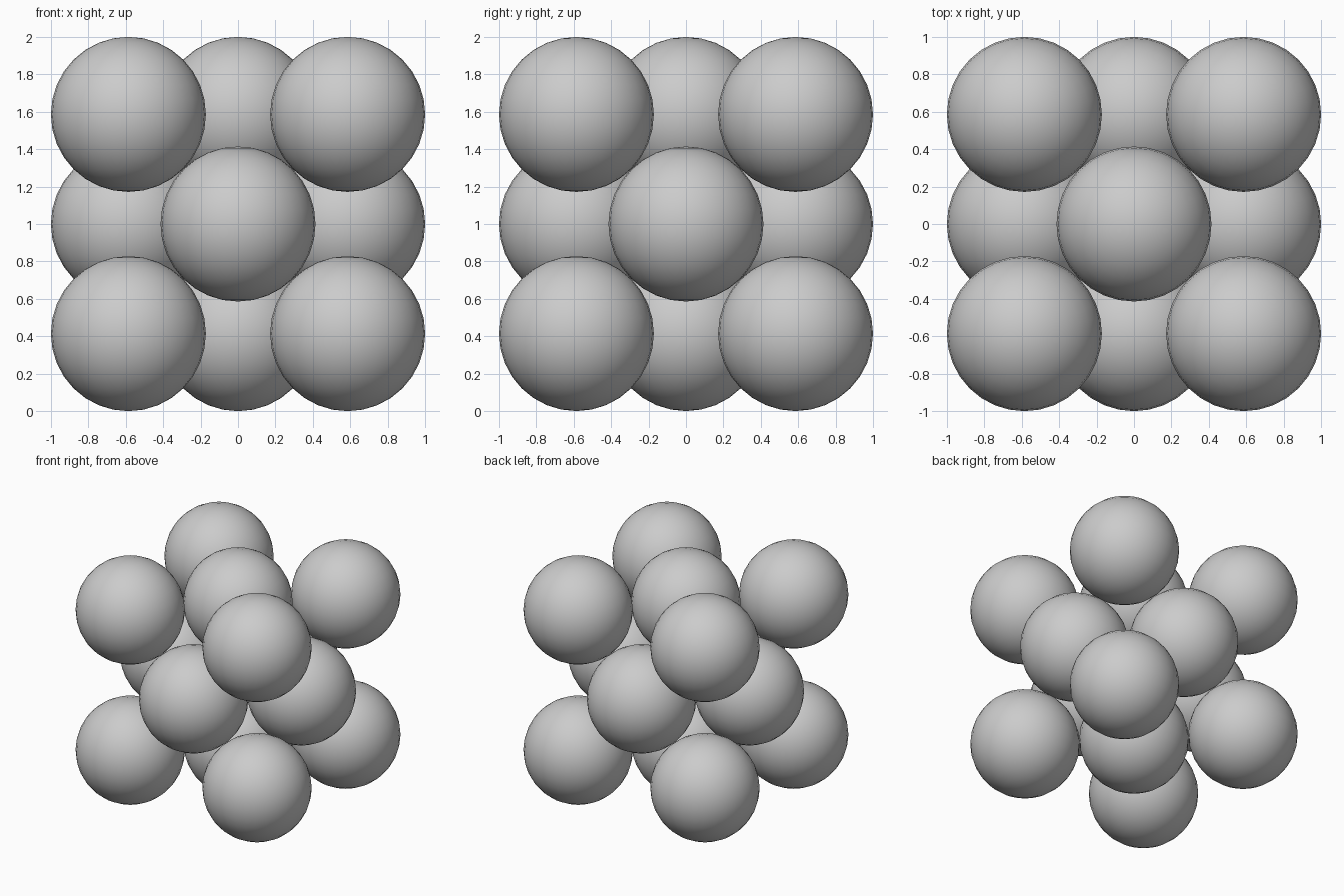
import bpy
import math
from itertools import product

if "Cube" in bpy.data.objects:
    bpy.data.objects.remove(bpy.data.objects["Cube"])

# Touching spheres at the corners and face centres of a cube
H = 2 / (2 + math.sqrt(2))      # half the cube edge
R = H / math.sqrt(2)            # spheres touch along face diagonals


def ball(name, x, y, z):
    bpy.ops.mesh.primitive_uv_sphere_add(segments=32, ring_count=16, radius=R,
                                         location=(x * H, y * H, 1 + z * H))
    bpy.context.object.name = name
    bpy.ops.object.shade_smooth()


# Lattice points: 3 non-zero coordinates = corner, 1 = face centre
for p in product((-1, 0, 1), repeat=3):
    kind = sum(map(abs, p))
    if kind == 3:
        ball("corner_ball", *p)
    elif kind == 1:
        ball("face_ball", *p)
